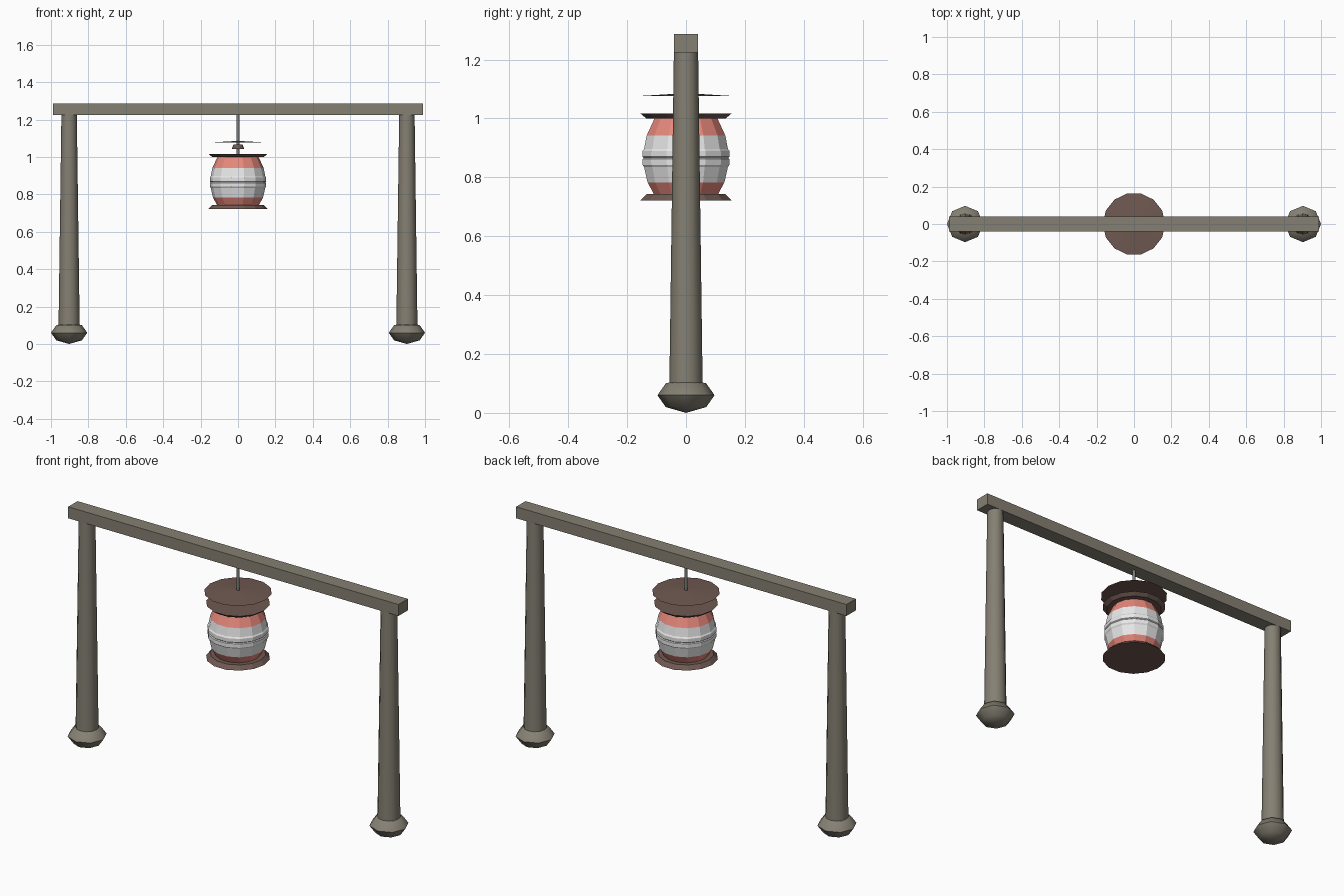
import bpy, bmesh, math

cube = bpy.data.objects.get("Cube")
if cube:
    bpy.data.objects.remove(cube, do_unlink=True)


def material(name, rgb):
    m = bpy.data.materials.new(name)
    m.use_nodes = True
    m.diffuse_color = (*rgb, 1)
    m.node_tree.nodes["Principled BSDF"].inputs["Base Color"].default_value = (*rgb, 1)
    return m


stone = material("weathered wood", (0.235, 0.215, 0.17))
brown = material("lantern brown", (0.16, 0.10, 0.083))
pink = material("salmon paper", (0.80, 0.25, 0.20))
white = material("white paper", (0.80, 0.80, 0.80))
steel = material("grey rod", (0.20, 0.21, 0.20))


def lathe(name, profile, sides, mats, x=0, smooth=0, rule=None):
    """Turn a list of (radius, z) points, bottom to top, into a closed solid."""
    bm = bmesh.new()
    rings = []
    for r, z in profile:
        if r == 0:
            rings.append([bm.verts.new((0, 0, z))] * sides)
            continue
        turn = [2 * math.pi * i / sides for i in range(sides)]
        rings.append([bm.verts.new((r * math.cos(a), r * math.sin(a), z)) for a in turn])
    for low, high in zip(rings, rings[1:]):
        for i in range(sides):
            j = (i + 1) % sides
            bm.faces.new(list(dict.fromkeys((low[i], low[j], high[j], high[i]))))
    if profile[0][0]:
        bm.faces.new(rings[0][::-1])
    if profile[-1][0]:
        bm.faces.new(rings[-1])
    bmesh.ops.recalc_face_normals(bm, faces=bm.faces[:])
    if rule:
        for f in bm.faces:
            f.material_index = rule(f.calc_center_median().z)
    mesh = bpy.data.meshes.new(name)
    bm.to_mesh(mesh)
    bm.free()
    for m in mats:
        mesh.materials.append(m)
    ob = bpy.data.objects.new(name, mesh)
    ob.location.x = x
    bpy.context.collection.objects.link(ob)
    if smooth:
        bpy.ops.object.select_all(action="DESELECT")
        ob.select_set(True)
        bpy.context.view_layer.objects.active = ob
        bpy.ops.object.shade_smooth_by_angle(angle=math.radians(smooth))
    return ob


# Posts and their rounded feet
for side, x in (("left", 0.903), ("right", -0.903)):
    lathe(side + "_post", [(0.057, 0.06), (0.041, 1.24)], 12, [stone], x, 40)
    steps = [math.pi * (k / 4 - 0.5) for k in range(1, 4)]
    ball = [(0.097 * math.cos(a), 0.06 + 0.057 * math.sin(a)) for a in steps]
    lathe(side + "_foot", [(0, 0)] + ball + [(0, 0.117)], 8, [stone], x, 60)

# Crossbeam
bpy.ops.mesh.primitive_cube_add(size=1, location=(0, 0, 1.255))
beam = bpy.context.object
beam.name = "crossbeam"
beam.scale = (1.976, 0.08, 0.062)
beam.data.materials.append(stone)

# Hanging rod, thin cover disc and small cap
lathe("hanging_rod", [(0.008, 1.01), (0.008, 1.23)], 8, [steel], smooth=60)
lathe("cover_disc", [(0.167, 1.076), (0, 1.086)], 14, [brown])
lathe("rod_cap", [(0.034, 1.042), (0.024, 1.066)], 10, [brown])

# Flared plates above and below the paper
lathe("top_plate", [(0.138, 1.0), (0.158, 1.016)], 14, [brown])
lathe("bottom_plate", [(0.158, 0.722), (0.137, 0.743)], 14, [brown])

# Ribbed paper body with coloured end bands
body = [(0.11, 0.74), (0.134, 0.783), (0.146, 0.835), (0.151, 0.842), (0.151, 0.862),
        (0.147, 0.866), (0.151, 0.87), (0.151, 0.89), (0.146, 0.897), (0.137, 0.942),
        (0.108, 1.003)]
lathe("paper_body", body, 14, [white, pink],
      rule=lambda z: 0 if 0.783 < z < 0.942 else 1)
